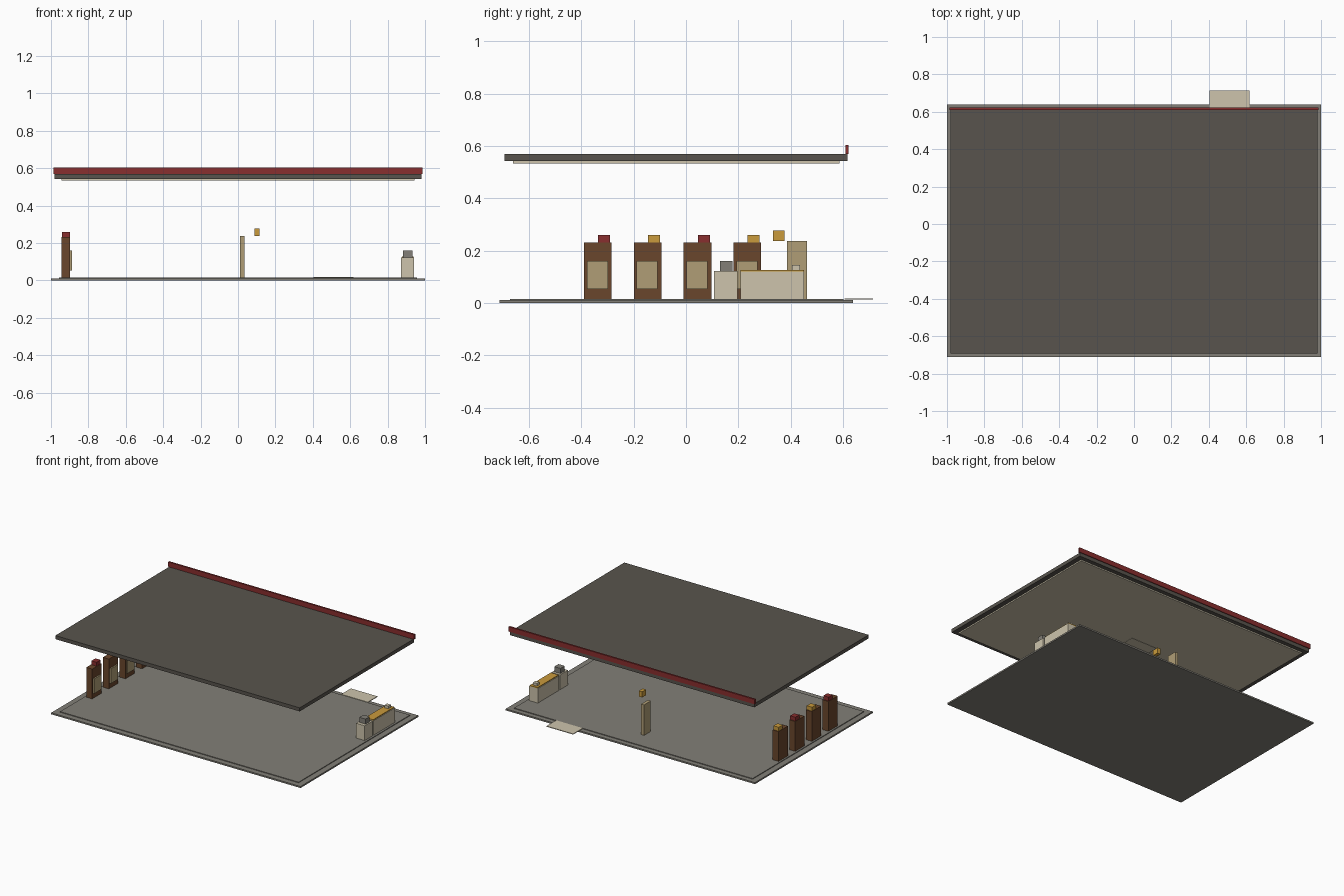
import bpy


def lin(c):
    c /= 255
    return c / 12.92 if c <= 0.04045 else ((c + 0.055) / 1.055) ** 2.4


def material(name, r, g, b):
    m = bpy.data.materials.new(name)
    m.diffuse_color = (lin(r), lin(g), lin(b), 1)
    return m


GREY = material("warm grey", 130, 127, 119)
DARK = material("dark grey", 88, 84, 77)
CREAM = material("cream", 205, 196, 172)
TAN = material("tan", 176, 158, 118)
BROWN = material("brown", 106, 70, 44)
RED = material("red", 137, 46, 46)
GOLD = material("gold", 202, 155, 60)


def box(name, mat, x, y, z):
    """Axis-aligned box from (min, max) ranges."""
    bpy.ops.mesh.primitive_cube_add(size=1)
    o = bpy.context.object
    o.name = name
    o.location = [(a + b) / 2 for a, b in (x, y, z)]
    o.scale = [b - a for a, b in (x, y, z)]
    bpy.ops.object.transform_apply(location=True, rotation=False, scale=True)
    o.data.materials.append(mat)
    return o


# Ground slab, raised floor and entrance mat
box("base_slab", GREY, (-1, 1), (-0.712, 0.638), (0, 0.011))
box("floor", GREY, (-0.957, 0.957), (-0.672, 0.603), (0.011, 0.016))
box("entrance_mat", CREAM, (0.405, 0.618), (0.605, 0.715), (0.013, 0.018))

# Roof, ceiling panel and rear fascia
box("roof", DARK, (-0.98, 0.98), (-0.693, 0.617), (0.543, 0.569))
box("ceiling", CREAM, (-0.944, 0.944), (-0.662, 0.586), (0.534, 0.543))
box("fascia", RED, (-0.987, 0.987), (0.609, 0.622), (0.569, 0.604))

# Row of four cabinets with a front panel and a top block
for i in range(4):
    y = -0.39 + 0.1905 * i
    box(f"cabinet_{i}", BROWN, (-0.944, -0.897), (y, y + 0.106), (0.016, 0.232))
    box(f"cabinet_panel_{i}", TAN, (-0.897, -0.887), (y + 0.011, y + 0.091), (0.053, 0.16))
    box(f"cabinet_block_{i}", GOLD if i % 2 else RED,
        (-0.941, -0.899), (y + 0.054, y + 0.1), (0.232, 0.26))

# Counter on the right with worktop and small items
box("counter_end", CREAM, (0.872, 0.942), (0.107, 0.197), (0.016, 0.123))
box("counter_device", GREY, (0.882, 0.932), (0.13, 0.178), (0.123, 0.16))
box("counter", CREAM, (0.872, 0.942), (0.209, 0.452), (0.016, 0.121))
box("worktop", GOLD, (0.876, 0.938), (0.209, 0.452), (0.121, 0.127))
box("counter_item", CREAM, (0.892, 0.922), (0.405, 0.435), (0.127, 0.146))

# Standing screen of three stacked panels, and the hanging lantern
for i in range(3):
    z = 0.016 + 0.0737 * i
    box(f"screen_panel_{i}", TAN, (0.012, 0.035), (0.387, 0.463), (z, z + 0.0737))
box("lantern", GOLD, (0.089, 0.115), (0.332, 0.376), (0.237, 0.278))
